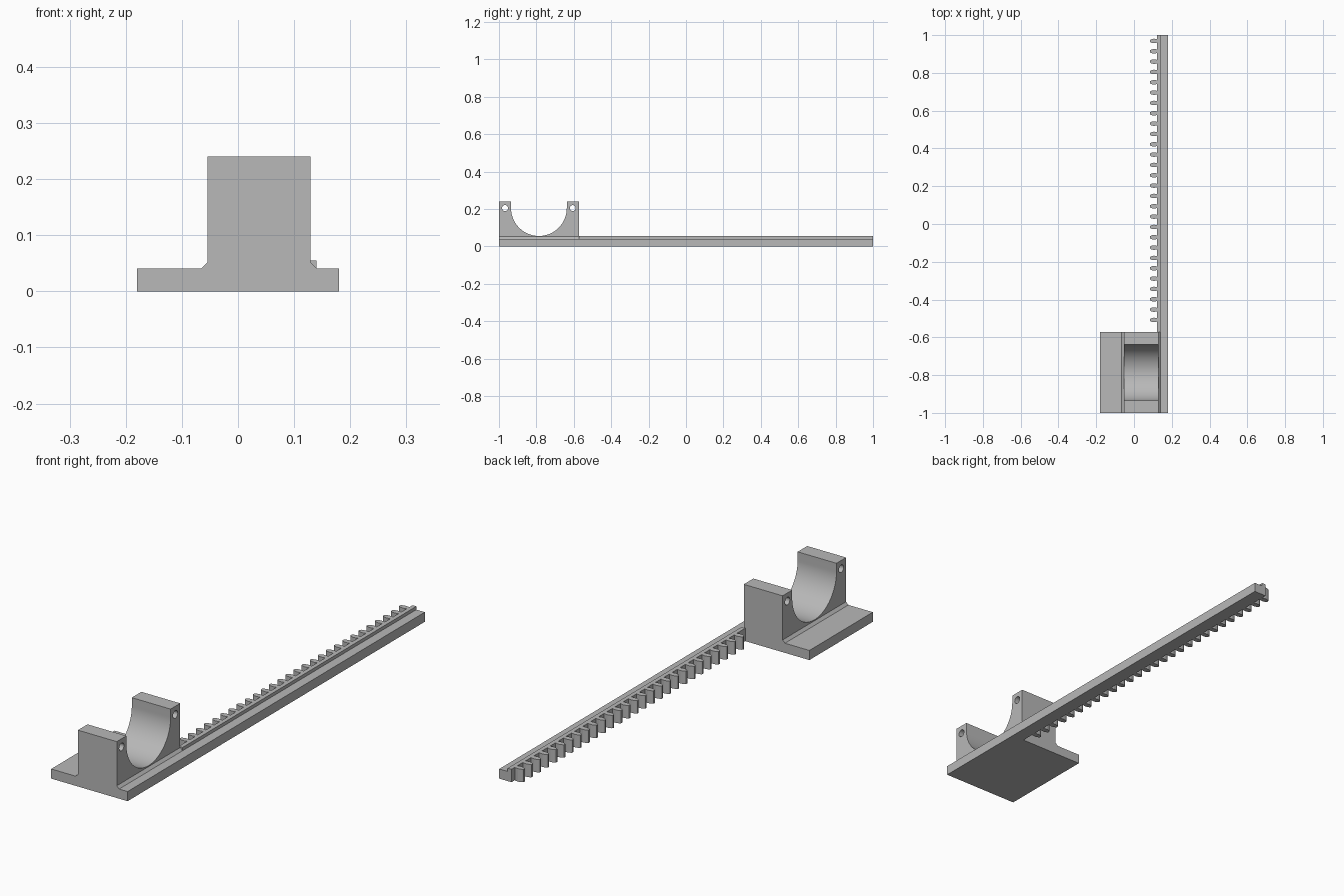
import bpy, bmesh, math
from mathutils import Vector

cube = bpy.data.objects.get("Cube")
if cube:
    bpy.data.objects.remove(cube, do_unlink=True)

grey = bpy.data.materials.new("plain grey")
grey.use_nodes = True
colour = (0.48, 0.48, 0.48, 1)
grey.diffuse_color = colour
grey.node_tree.nodes["Principled BSDF"].inputs["Base Color"].default_value = colour

FRONT, BLOCK_BACK, BACK = -1.0, -0.573, 1.0
MID = (FRONT + BLOCK_BACK) / 2


def prism(name, outlines, axis, start, end):
    """Extrude closed outlines along an axis; points use the other two axes in order."""
    bm = bmesh.new()
    for outline in outlines:
        points = []
        for a, b in outline:
            p = [a, b]
            p.insert(axis, start)
            points.append(bm.verts.new(p))
        face = bm.faces.new(points)
        new = bmesh.ops.extrude_face_region(bm, geom=[face])["geom"]
        move = Vector((0, 0, 0))
        move[axis] = end - start
        bmesh.ops.translate(bm, vec=move,
                            verts=[g for g in new if isinstance(g, bmesh.types.BMVert)])
    bmesh.ops.recalc_face_normals(bm, faces=bm.faces)
    mesh = bpy.data.meshes.new(name)
    bm.to_mesh(mesh)
    bm.free()
    mesh.materials.append(grey)
    obj = bpy.data.objects.new(name, mesh)
    bpy.context.collection.objects.link(obj)
    return obj


def arc(cy, cz, radius, first, last, steps):
    return [(cy + radius * math.cos(first + (last - first) * i / steps),
             cz + radius * math.sin(first + (last - first) * i / steps))
            for i in range(steps + 1)]


# Base plate and upright block with chamfered feet
cradle = prism("cradle_block", [[
    (-0.18, 0), (0.18, 0), (0.18, 0.041), (0.14, 0.041), (0.129, 0.052),
    (0.129, 0.24), (-0.054, 0.24), (-0.054, 0.052), (-0.065, 0.041), (-0.18, 0.041),
]], 1, FRONT, BLOCK_BACK)

# Round-bottomed channel and the two screw holes
RADIUS, AXIS_Z = 0.149, 0.205
channel = arc(MID, AXIS_Z, RADIUS, math.pi, 2 * math.pi, 48)
channel += [(MID + RADIUS, 0.3), (MID - RADIUS, 0.3)]
holes = [arc(MID + side * 0.181, AXIS_Z, 0.016, 0, 2 * math.pi, 24)[:-1] for side in (-1, 1)]
cutter = prism("cradle_cutter", [channel] + holes, 0, -0.3, 0.3)
cutter.hide_render = True

cut = cradle.modifiers.new("cut", "BOOLEAN")
cut.operation = "DIFFERENCE"
cut.solver = "EXACT"
cut.object = cutter
bpy.ops.object.select_all(action="DESELECT")
bpy.context.view_layer.objects.active = cradle
cradle.select_set(True)
bpy.ops.object.modifier_apply(modifier=cut.name)
bpy.data.objects.remove(cutter, do_unlink=True)
bpy.ops.object.shade_smooth_by_angle(angle=math.radians(30))

# Long rail with a raised strip beside the teeth
prism("rack_rail", [[
    (0.122, 0), (0.18, 0), (0.18, 0.041), (0.14, 0.041), (0.14, 0.055), (0.122, 0.055),
]], 1, BLOCK_BACK, BACK)

# Row of rounded rack teeth: distance across, half width
flank = [(0.124, 0.008), (0.115, 0.011), (0.105, 0.012),
         (0.095, 0.0105), (0.088, 0.0075), (0.084, 0.004)]
teeth = []
for i in range(28):
    y = 0.969 - i * 0.0547
    teeth.append([(x, y + w) for x, w in flank] + [(x, y - w) for x, w in reversed(flank)])
rack_teeth = prism("rack_teeth", teeth, 2, 0, 0.055)
